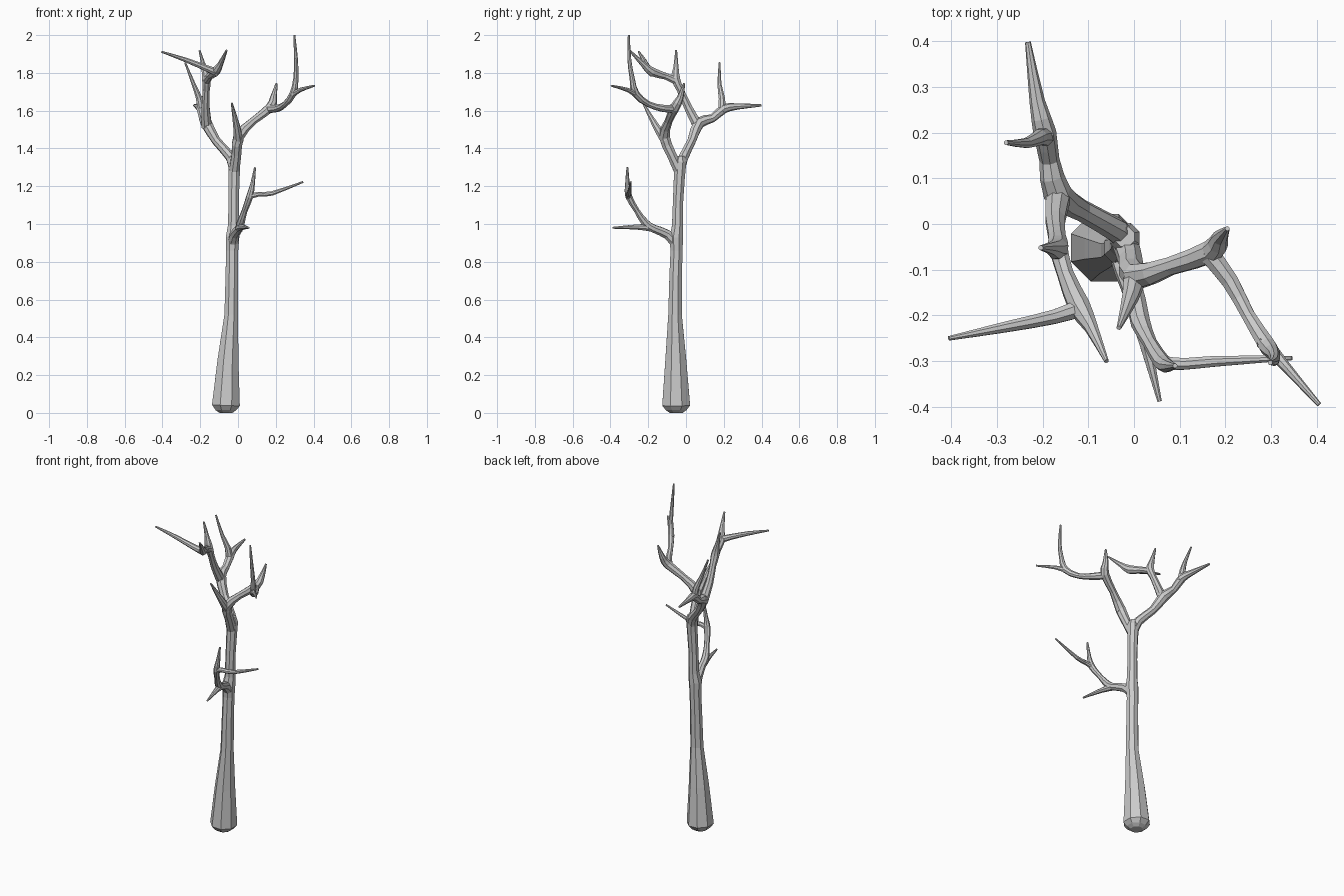
import bpy, bmesh, math
from mathutils import Vector

SIDES = 8
FULL = 1.05  # keeps the faceted limbs as thick as their nominal radius


def catmull(a, b, c, d, t):
    return 0.5 * (2 * b + (c - a) * t + (2 * a - 5 * b + 4 * c - d) * t * t
                  + (3 * b - a - 3 * c + d) * t ** 3)


def limb(name, pts, steps=2):
    """Tapered eight-sided limb through (x, y, z, radius) points."""
    p = [Vector(q) for q in pts]
    p = [2 * p[0] - p[1]] + p + [2 * p[-1] - p[-2]]
    path = [catmull(*p[i:i + 4], s / steps)
            for i in range(len(p) - 3) for s in range(steps)] + [p[-2]]
    pos = [v.to_3d() for v in path]
    bm = bmesh.new()
    rings, prev, side = [], None, None
    for i, v in enumerate(path):
        tan = (pos[min(i + 1, len(pos) - 1)] - pos[max(i - 1, 0)]).normalized()
        if prev is None:
            ref = Vector((1, 0, 0)) if abs(tan.x) < 0.8 else Vector((0, 0, 1))
            side = (ref - tan * ref.dot(tan)).normalized()
        else:
            side = prev.rotation_difference(tan) @ side
        prev = tan
        up = tan.cross(side)
        ring = []
        for k in range(SIDES):
            a = 2 * math.pi * (k + 0.5) / SIDES
            ring.append(bm.verts.new(pos[i] + v[3] * FULL * (math.cos(a) * side + math.sin(a) * up)))
        rings.append(ring)
    for r0, r1 in zip(rings, rings[1:]):
        for k in range(SIDES):
            n = (k + 1) % SIDES
            bm.faces.new((r0[k], r0[n], r1[n], r1[k]))
    bm.faces.new(rings[0][::-1])
    bm.faces.new(rings[-1])
    bmesh.ops.recalc_face_normals(bm, faces=bm.faces)
    me = bpy.data.meshes.new(name)
    bm.to_mesh(me)
    bm.free()
    ob = bpy.data.objects.new(name, me)
    bpy.context.collection.objects.link(ob)


# Trunk with rounded foot
limb("trunk", [(-.064, -.052, 0, .035), (-.064, -.052, .014, .056), (-.064, -.052, .04, .076),
               (-.053, -.054, .28, .057), (-.036, -.058, .52, .037), (-.033, -.055, .72, .034),
               (-.031, -.05, .86, .033), (-.029, -.052, .93, .037), (-.024, -.045, .99, .030),
               (-.023, -.042, 1.12, .028), (-.02, -.035, 1.25, .030), (-.02, -.03, 1.33, .033),
               (-.02, -.028, 1.36, .022)], 1)

# Low front branch
limb("low_branch", [(-.03, -.045, .885, .028), (-.018, -.10, .945, .025), (.005, -.17, .975, .021),
                    (.014, -.215, 1.005, .021), (.035, -.26, 1.07, .015), (.062, -.303, 1.145, .018),
                    (.077, -.31, 1.21, .012), (.09, -.31, 1.30, .005)])
limb("low_front_twig", [(.005, -.18, .98, .021), (.025, -.26, .984, .014), (.056, -.388, .98, .005)])
limb("low_side_twig", [(.056, -.303, 1.145, .016), (.11, -.306, 1.158, .013),
                       (.18, -.30, 1.162, .012), (.345, -.293, 1.223, .005)])

# Right upper branch
limb("right_branch", [(-.02, -.035, 1.28, .029), (-.008, -.078, 1.37, .026), (.004, -.115, 1.465, .029),
                      (.08, -.092, 1.545, .020), (.17, -.06, 1.615, .025), (.188, -.03, 1.67, .017),
                      (.204, -.01, 1.745, .005)])
limb("right_short_twig", [(.003, -.108, 1.44, .026), (-.008, -.16, 1.52, .018), (-.033, -.227, 1.64, .005)])
limb("right_outer_branch", [(.16, -.06, 1.61, .023), (.21, -.125, 1.613, .019), (.25, -.20, 1.635, .015),
                            (.292, -.267, 1.69, .019), (.306, -.285, 1.77, .013),
                            (.307, -.30, 1.87, .010), (.298, -.303, 2.0, .005)])
limb("right_outer_twig", [(.282, -.255, 1.68, .017), (.33, -.31, 1.71, .011), (.405, -.395, 1.732, .005)])

# Left upper branch and its back fork
limb("left_branch", [(-.02, -.035, 1.28, .028), (-.04, -.012, 1.355, .026), (-.115, .03, 1.44, .023),
                     (-.168, .068, 1.535, .030), (-.185, .14, 1.56, .021), (-.195, .20, 1.61, .024),
                     (-.212, .27, 1.622, .016), (-.232, .398, 1.628, .006)])
limb("back_twig", [(-.192, .19, 1.59, .021), (-.206, .19, 1.665, .017),
                   (-.235, .177, 1.74, .011), (-.28, .178, 1.855, .005)])

# Left front fork
limb("left_front_branch", [(-.165, .065, 1.515, .028), (-.172, .01, 1.62, .022), (-.168, -.03, 1.71, .019),
                           (-.167, -.055, 1.77, .024), (-.18, -.053, 1.83, .014), (-.204, -.052, 1.92, .005)])
limb("left_outer_branch", [(-.167, -.047, 1.755, .021), (-.15, -.11, 1.783, .018), (-.12, -.18, 1.806, .024),
                           (-.094, -.225, 1.845, .015), (-.06, -.30, 1.92, .005)])
limb("left_long_twig", [(-.108, -.18, 1.80, .021), (-.175, -.203, 1.828, .016),
                        (-.28, -.225, 1.87, .012), (-.405, -.25, 1.912, .005)])
